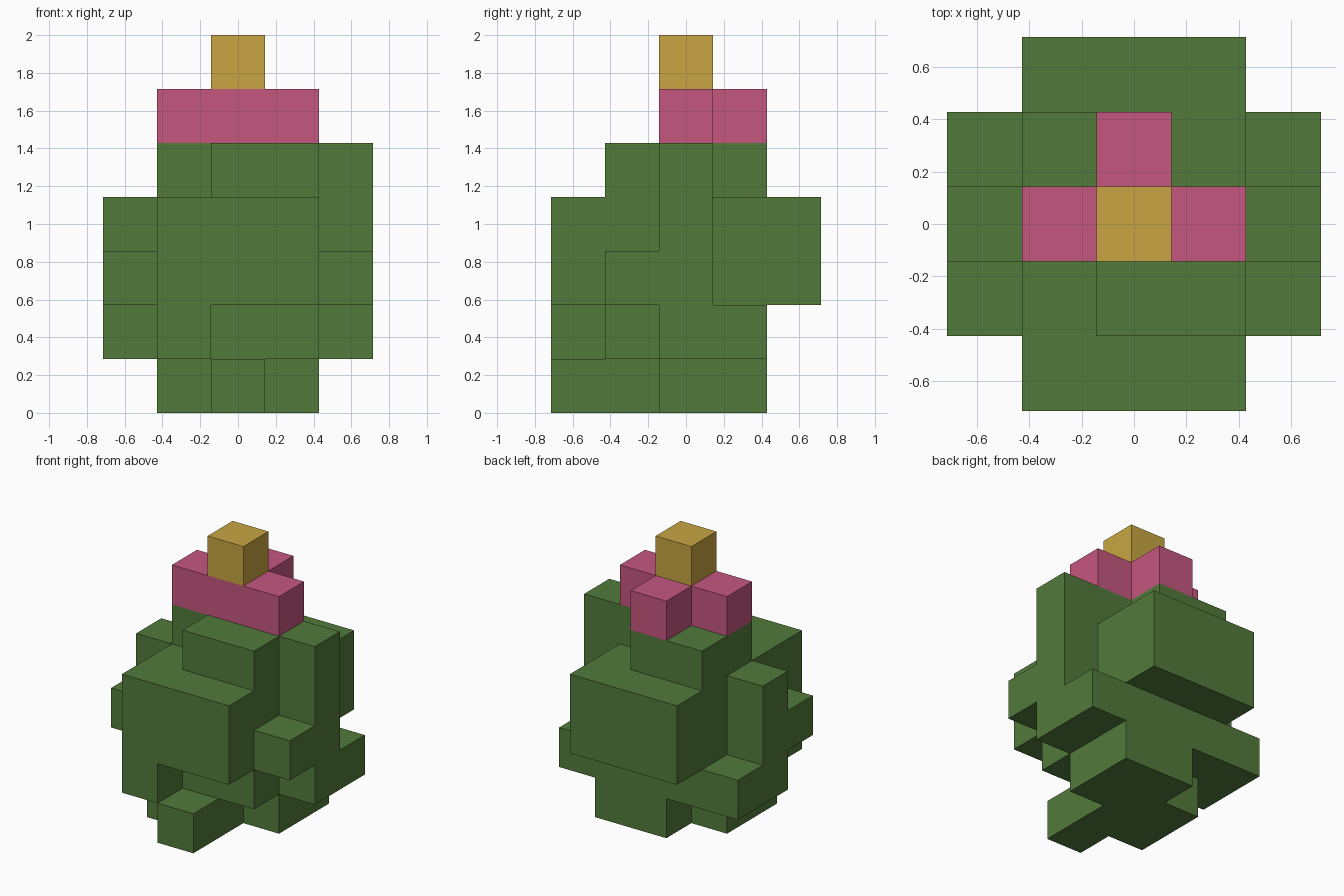
import bpy
import bmesh
from mathutils import Vector

cube = bpy.data.objects.get("Cube")
if cube:
    bpy.data.objects.remove(cube, do_unlink=True)

UNIT = 2 / 7  # edge of one block; the plant is seven blocks tall


def make_material(name, rgb):
    mat = bpy.data.materials.new(name)
    mat.use_nodes = True
    mat.diffuse_color = (*rgb, 1)
    node = next(n for n in mat.node_tree.nodes if n.type == 'BSDF_PRINCIPLED')
    node.inputs["Base Color"].default_value = (*rgb, 1)
    return mat


green = make_material("leaf green", (0.084, 0.195, 0.044))
pink = make_material("petal pink", (0.558, 0.095, 0.216))
yellow = make_material("blossom yellow", (0.578, 0.381, 0.054))


def box(low, high):
    """All block cells between two corners, both included."""
    return {(x, y, z)
            for x in range(low[0], high[0] + 1)
            for y in range(low[1], high[1] + 1)
            for z in range(low[2], high[2] + 1)}


def both_sides(low, high):
    """A box on the left side and its mirror on the right."""
    cells = box(low, high)
    return cells | {(-x, y, z) for x, y, z in cells}


parts = {
    # Stem and the stepped base beneath it
    "stem": (green, box((-1, -1, 1), (1, 1, 3))),
    "base": (green, box((0, -1, 0), (0, 1, 0)) | box((-1, -1, 0), (-1, 0, 0))
             | box((1, 0, 0), (1, 1, 0))),
    "front_foot": (green, box((0, -2, 0), (0, -2, 0))),
    # Bulges on the front and back
    "front_bulge": (green, box((-1, -2, 2), (1, -2, 3)) | {(-1, -2, 1)}),
    "back_bulge": (green, box((-1, 2, 2), (1, 2, 3))),
    # Ribs on the sides, the left one a block taller
    "side_ribs": (green, both_sides((2, 0, 1), (2, 0, 3)) | {(2, 0, 4)}),
    "side_buds": (green, both_sides((2, -1, 2), (2, -1, 2))
                  | both_sides((2, 1, 1), (2, 1, 1))),
    # Shoulders and the flower
    "shoulders": (green, box((-1, 0, 4), (1, 0, 4)) | box((0, -1, 4), (1, -1, 4))
                  | box((-1, 1, 4), (0, 1, 4))),
    "petals": (pink, box((-1, 0, 5), (1, 0, 5)) | {(0, 1, 5)}),
    "blossom_tip": (yellow, {(0, 0, 6)}),
}
filled = set().union(*(cells for _, cells in parts.values()))


def build(name, mat, cells):
    """Make one part, leaving out faces pressed against other blocks."""
    bm = bmesh.new()
    for cell in sorted(cells):
        verts = bmesh.ops.create_cube(bm, size=UNIT)["verts"]
        faces = {f for v in verts for f in v.link_faces}
        hidden = []
        for f in faces:
            f.normal_update()
            if tuple(c + round(n) for c, n in zip(cell, f.normal)) in filled:
                hidden.append(f)
        bmesh.ops.translate(bm, verts=verts,
                            vec=(Vector(cell) + Vector((0, 0, 0.5))) * UNIT)
        bmesh.ops.delete(bm, geom=hidden, context='FACES')
    bmesh.ops.remove_doubles(bm, verts=bm.verts, dist=UNIT / 100)
    mesh = bpy.data.meshes.new(name)
    bm.to_mesh(mesh)
    bm.free()
    mesh.materials.append(mat)
    bpy.context.collection.objects.link(bpy.data.objects.new(name, mesh))


for part_name, (material, part_cells) in parts.items():
    build(part_name, material, part_cells)
